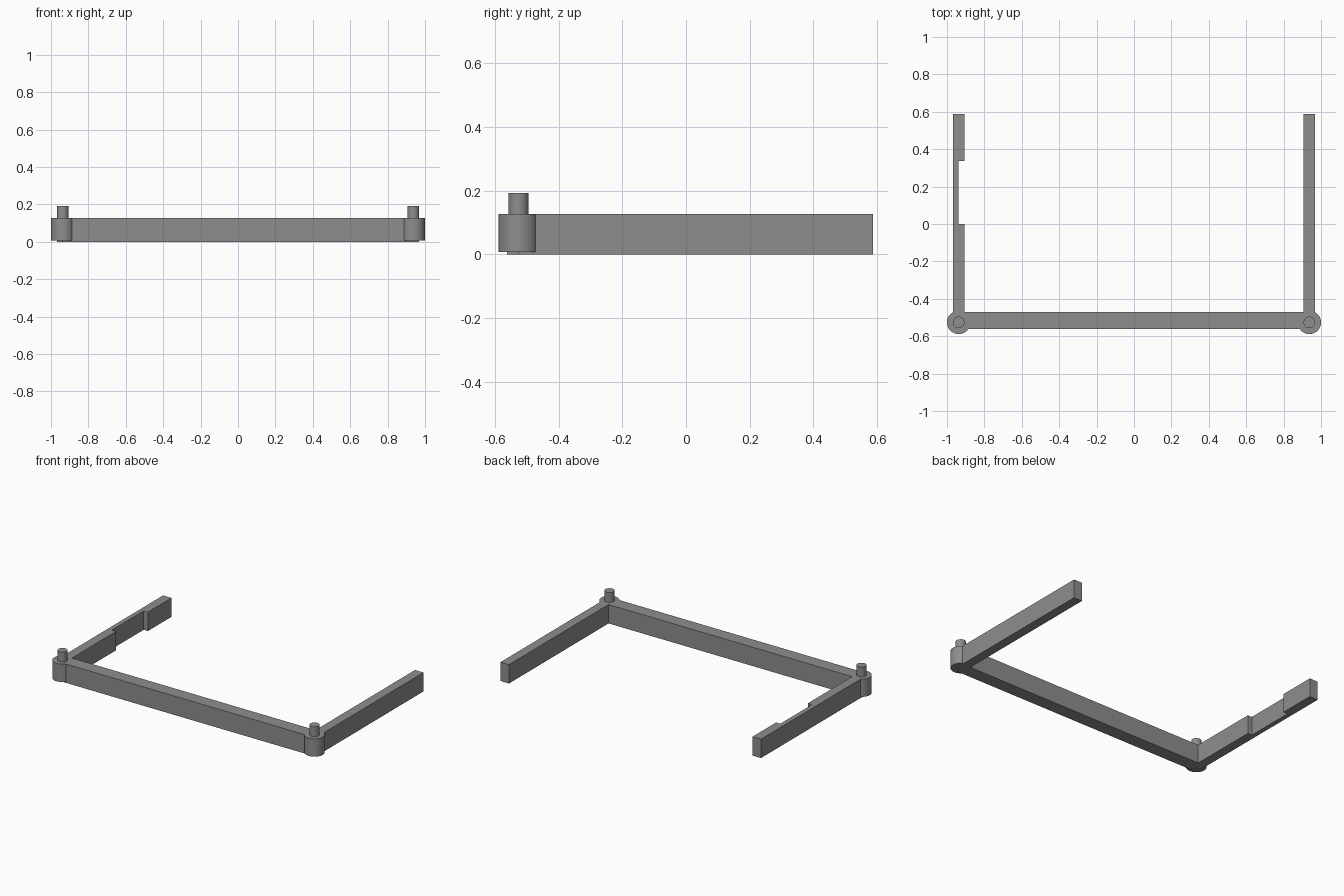
import bpy
import math

if "Cube" in bpy.data.objects:
    bpy.data.objects.remove(bpy.data.objects["Cube"])

GREY = bpy.data.materials.new("mid_grey")
GREY.diffuse_color = (0.27, 0.27, 0.27, 1)
GREY.use_nodes = True
GREY.node_tree.nodes["Principled BSDF"].inputs["Base Color"].default_value = GREY.diffuse_color

PX, PY = 0.9375, -0.526     # corner post centre
H = 0.127                   # rail height


def finish(obj, name):
    obj.name = name
    obj.data.materials.clear()
    obj.data.materials.append(GREY)
    return obj


def box(name, x0, x1, y0, y1, z0, z1):
    bpy.ops.mesh.primitive_cube_add(
        size=1, location=((x0 + x1) / 2, (y0 + y1) / 2, (z0 + z1) / 2))
    obj = bpy.context.object
    obj.scale = (x1 - x0, y1 - y0, z1 - z0)
    bpy.ops.object.transform_apply(location=True, rotation=True, scale=True)
    return finish(obj, name)


def cylinder(name, x, r, z0, z1):
    bpy.ops.mesh.primitive_cylinder_add(
        vertices=64, radius=r, depth=z1 - z0, location=(x, PY, (z0 + z1) / 2))
    bpy.ops.object.transform_apply(location=True, rotation=True, scale=True)
    return finish(bpy.context.object, name)


def combine(target, other, operation):
    """Apply a boolean and remove the operand."""
    mod = target.modifiers.new("boolean", 'BOOLEAN')
    mod.operation, mod.object, mod.solver = operation, other, 'EXACT'
    bpy.context.view_layer.objects.active = target
    bpy.ops.object.modifier_apply(modifier=mod.name)
    bpy.data.objects.remove(other, do_unlink=True)


# Front rail running between the post centres
frame = box("frame", -PX, PX, -0.562, -0.471, 0, H)

for side in (-1, 1):
    # Side arm, starting at the post centre
    x = side * PX
    arm = box("side_arm", x - 0.0315, x + 0.0315, PY, 0.587, 0, H)
    if side < 0:
        # Recess on the inner face of the left arm
        notch = box("notch", x, x + 0.1, 0.0, 0.337, -0.1, H + 0.1)
        combine(arm, notch, 'DIFFERENCE')
    combine(frame, arm, 'UNION')
    # Corner post, slightly raised off the floor, with its pin
    combine(frame, cylinder("post", x, 0.0625, 0.007, H), 'UNION')
    combine(frame, cylinder("pin", x, 0.031, 0.05, 0.193), 'UNION')

# Smooth the round posts, keep the edges crisp
bpy.ops.object.select_all(action='DESELECT')
frame.select_set(True)
bpy.context.view_layer.objects.active = frame
bpy.ops.object.shade_smooth_by_angle(angle=math.radians(30))
